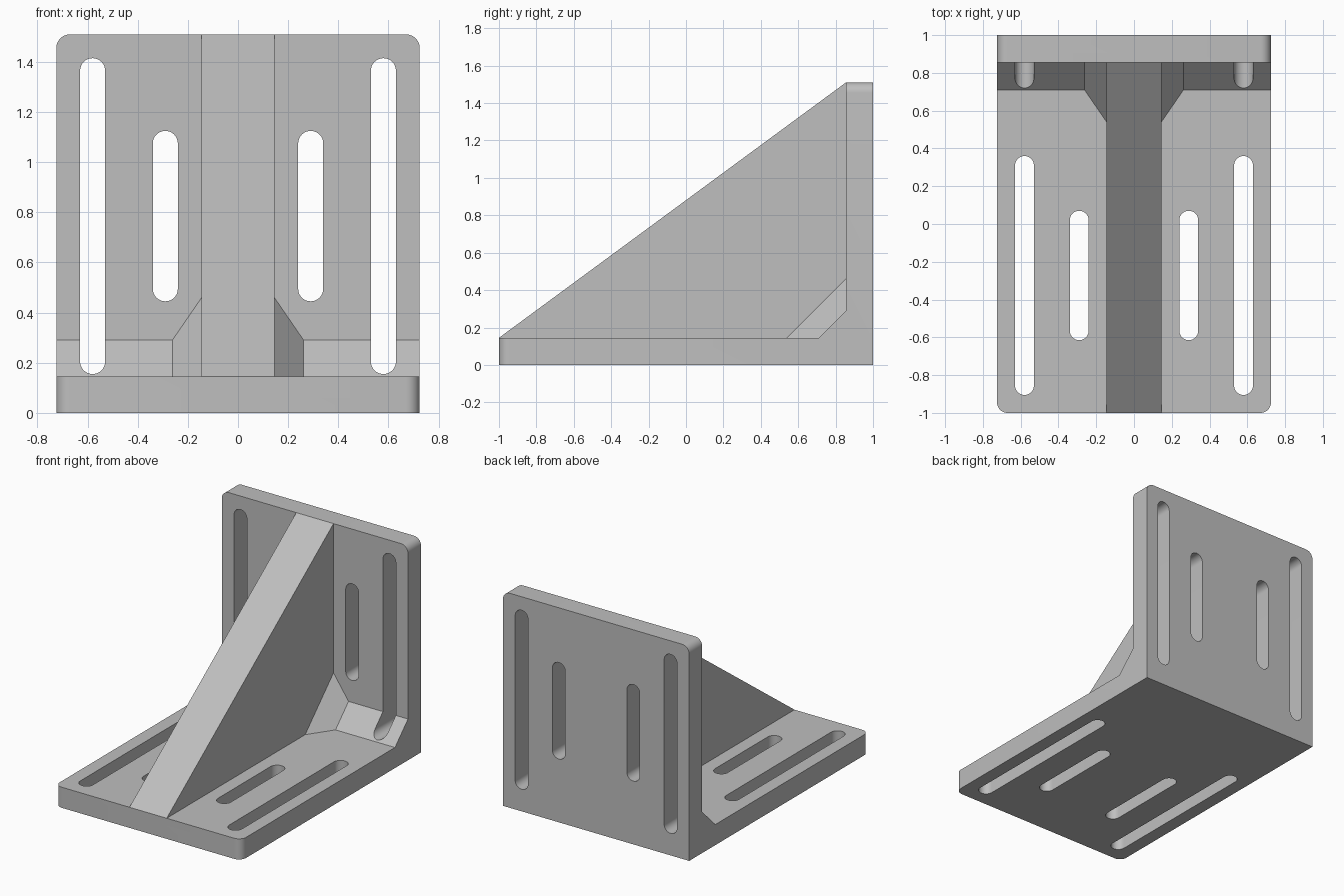
import bpy, bmesh, math
from mathutils import Vector

if "Cube" in bpy.data.objects:
    bpy.data.objects.remove(bpy.data.objects["Cube"])

HALF_W, HEIGHT, THICK = 0.725, 1.51, 0.145
INNER = 1 - THICK            # inner face of the upright plate
RIB, GUSSET = 0.145, 0.262   # half widths

grey = bpy.data.materials.new("cast grey")
grey.use_nodes = True
colour = (0.52, 0.52, 0.52, 1)
grey.diffuse_color = colour
grey.node_tree.nodes["Principled BSDF"].inputs["Base Color"].default_value = colour


def make_object(name, bm):
    bmesh.ops.recalc_face_normals(bm, faces=bm.faces)
    mesh = bpy.data.meshes.new(name)
    bm.to_mesh(mesh)
    bm.free()
    mesh.materials.append(grey)
    obj = bpy.data.objects.new(name, mesh)
    bpy.context.collection.objects.link(obj)
    return obj


def extrude(points, offset):
    bm = bmesh.new()
    face = bm.faces.new([bm.verts.new(p) for p in points])
    new = bmesh.ops.extrude_face_region(bm, geom=[face])["geom"]
    bmesh.ops.translate(bm, vec=offset,
                        verts=[v for v in new if isinstance(v, bmesh.types.BMVert)])
    return bm


def side_profile(profile, half_width):
    return extrude([(-half_width, y, z) for y, z in profile], (2 * half_width, 0, 0))


def combine(target, other, operation):
    mod = target.modifiers.new(operation.lower(), "BOOLEAN")
    mod.operation, mod.solver, mod.object = operation, "EXACT", other
    bpy.context.view_layer.objects.active = target
    bpy.ops.object.modifier_apply(modifier=mod.name)
    bpy.data.objects.remove(other)


# L-shaped plates with a chamfered inner corner and rounded free corners
bm = side_profile([(-1, 0), (1, 0), (1, HEIGHT), (INNER, HEIGHT),
                   (INNER, 2 * THICK), (INNER - THICK, THICK), (-1, THICK)], HALF_W)
corners = []
for e in bm.edges:
    a, b = (v.co for v in e.verts)
    if abs(a.x - b.x) < 0.001:
        front = max(a.y, b.y) < -0.99
        top = min(a.z, b.z) > HEIGHT - 0.01
        if front or top:
            corners.append(e)
bmesh.ops.bevel(bm, geom=corners, offset=0.055, segments=8, profile=0.5, affect="EDGES")
bracket = make_object("angle_bracket", bm)

# Central triangular rib, rooted inside the plates
rib = make_object("rib", side_profile(
    [(-1, THICK), (INNER, HEIGHT), (0.95, 1.4), (0.95, 0.05), (-0.9, 0.05)], RIB))
combine(bracket, rib, "UNION")

# Sloped gussets where the rib meets the inner corner
bm = bmesh.new()
for s in (-1, 1):
    for p in [(RIB, 0.54, THICK), (RIB, INNER, 0.46), (GUSSET, INNER - THICK, THICK),
              (GUSSET, INNER, 2 * THICK), (GUSSET, 0.95, 0.05)]:
        bm.verts.new((s * p[0], p[1], p[2]))
bmesh.ops.convex_hull(bm, input=bm.verts)
combine(bracket, make_object("gusset", bm), "UNION")


# Round-ended slots
def cut_slot(x, low, high, upright):
    r, n = 0.05, 16
    outline = []
    for end, start in ((high - r, 0), (low + r, math.pi)):
        for i in range(n + 1):
            a = start + math.pi * i / n
            u, v = x + r * math.cos(a), end + r * math.sin(a)
            outline.append((u, 0.6, v) if upright else (u, v, -0.1))
    offset = Vector((0, 0.5, 0)) if upright else Vector((0, 0, 0.4))
    cutter = make_object("slot_cutter", extrude(outline, offset))
    cutter.hide_render = True
    combine(bracket, cutter, "DIFFERENCE")


for s in (-1, 1):
    cut_slot(s * 0.58, 0.155, 1.415, True)
    cut_slot(s * 0.29, 0.445, 1.125, True)
    cut_slot(s * 0.58, -0.905, 0.36, False)
    cut_slot(s * 0.29, -0.615, 0.07, False)

# Smooth curved walls, crisp edges
bpy.ops.object.select_all(action="DESELECT")
bracket.select_set(True)
bpy.context.view_layer.objects.active = bracket
bpy.ops.object.shade_smooth_by_angle(angle=math.radians(30))
